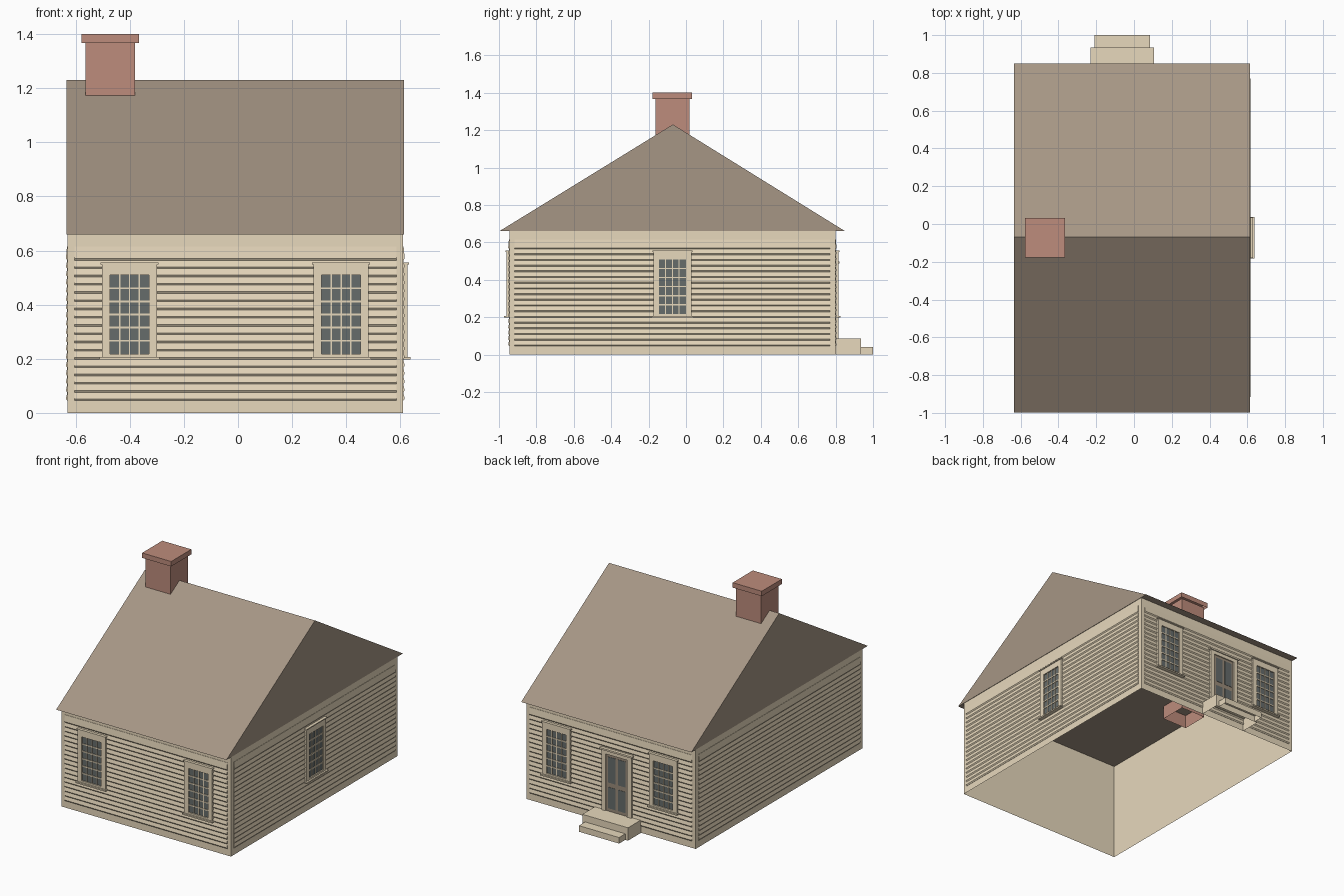
import bpy, bmesh, math
from mathutils import Matrix, Vector

if "Cube" in bpy.data.objects:
    bpy.data.objects.remove(bpy.data.objects["Cube"], do_unlink=True)


def material(name, rgb):
    lin = [((c / 255 + 0.055) / 1.055) ** 2.4 for c in rgb] + [1]
    m = bpy.data.materials.new(name)
    m.use_nodes = True
    m.diffuse_color = lin
    m.node_tree.nodes["Principled BSDF"].inputs["Base Color"].default_value = lin
    return m


PAINT = material("cream paint", (231, 216, 188))
ROOF = material("roof brown", (166, 150, 133))
BRICK = material("brick red", (189, 140, 124))
GLASS = material("dark glass", (102, 108, 107))
DOOR = material("door brown", (155, 140, 122))

CX, CY = -0.01, -0.073      # centre of the house body
HX, HY = 0.62, 0.872        # half width and half depth
EAVE, RIDGE = 0.66, 1.23


def finish(name, bm, mats, matrix=None):
    mesh = bpy.data.meshes.new(name)
    bm.to_mesh(mesh)
    bm.free()
    ob = bpy.data.objects.new(name, mesh)
    for m in mats:
        mesh.materials.append(m)
    if matrix:
        ob.matrix_world = matrix
    bpy.context.collection.objects.link(ob)
    return ob


def box(bm, lo, hi, mat=0, skip=()):
    """Box between two corners; skip removes the 'top' or 'bottom' face."""
    lo, hi = Vector(lo), Vector(hi)
    size = hi - lo
    mtx = Matrix.Translation((lo + hi) / 2) @ Matrix.Diagonal((*size, 1))
    verts = bmesh.ops.create_cube(bm, size=1, matrix=mtx)["verts"]
    faces = {f for v in verts for f in v.link_faces}
    for f in faces:
        f.material_index = mat
        f.normal_update()
    gone = [f for f in faces if ("top" in skip and f.normal.z > 0.9)
            or ("bottom" in skip and f.normal.z < -0.9)]
    if gone:
        bmesh.ops.delete(bm, geom=gone, context="FACES")


def prism(bm, points, depth_vector):
    face = bm.faces.new([bm.verts.new(p) for p in points])
    out = bmesh.ops.extrude_face_region(bm, geom=[face], use_keep_orig=True)
    moved = [g for g in out["geom"] if isinstance(g, bmesh.types.BMVert)]
    bmesh.ops.translate(bm, verts=moved, vec=depth_vector)
    bmesh.ops.recalc_face_normals(bm, faces=bm.faces)


def wall_frame(side):
    """Wall space: x along the wall, -y outwards, z up."""
    turn, dist = {"front": (0, HY), "right": (90, HX),
                  "back": (180, HY), "left": (-90, HX)}[side]
    return (Matrix.Translation((CX, CY, 0))
            @ Matrix.Rotation(math.radians(turn), 4, "Z")
            @ Matrix.Translation((0, -dist, 0)))


def plate(bm, u0, u1, z0, z1, d0, d1, mat=0):
    box(bm, (u0, -d1, z0), (u1, -d0, z1), mat)


# Hollow walls, open below
bm = bmesh.new()
box(bm, (CX - HX, CY - HY, 0), (CX + HX, CY + HY, EAVE), skip=("top", "bottom"))
finish("walls", bm, [PAINT])

# Gabled roof with a flat underside
bm = bmesh.new()
x0, x1 = CX - HX - 0.004, CX + HX + 0.003
prism(bm, [(x0, -0.997, EAVE), (x0, 0.85, EAVE), (x0, -0.07, RIDGE)], (x1 - x0, 0, 0))
finish("roof", bm, [ROOF])

# Chimney shaft and cap, both open below
bm = bmesh.new()
box(bm, (-0.563, -0.163, 0.57), (-0.38, 0.018, 1.367), skip=("top", "bottom"))
finish("chimney_shaft", bm, [BRICK])
bm = bmesh.new()
box(bm, (-0.578, -0.178, 1.367), (-0.365, 0.033, 1.4), skip=("bottom",))
finish("chimney_cap", bm, [BRICK])


# Clapboard siding: overlapping boards with a bevelled lower edge
def siding(side, half):
    bottom, pitch, count, lip = 0.045, 0.0305, 18, 0.007
    profile = []
    for i in range(count):
        z = bottom + i * pitch
        top = z + pitch if i < count - 1 else 0.615
        profile += [(-half, -0.001, z), (-half, -0.006, z + lip)]
    profile += [(-half, -0.002, top), (-half, 0, top), (-half, 0, bottom)]
    bm = bmesh.new()
    prism(bm, profile, (2 * half, 0, 0))
    finish("siding_" + side, bm, [PAINT], wall_frame(side))


for side, half in (("front", HX - 0.025), ("back", HX - 0.025),
                   ("right", HY - 0.028), ("left", HY - 0.028)):
    siding(side, half)


def casing(bm, u, half, inner, z0, z1, top, base, depth):
    """Two jambs, a head and a bottom rail round an opening."""
    for s in (-1, 1):
        a, b = sorted((u + s * half, u + s * inner))
        plate(bm, a, b, z0, z1, 0, depth)
    plate(bm, u - inner, u + inner, top, z1, 0, depth)
    if base > z0:
        plate(bm, u - inner, u + inner, z0, base, 0, depth)


# Sash windows with four by six panes
def window(name, side, u):
    bm = bmesh.new()
    half, inner, low, high = 0.102, 0.072, 0.218, 0.509
    casing(bm, u, half, inner, 0.204, 0.552, high, low, 0.016)
    plate(bm, u - inner, u + inner, low, high, 0.006, 0.008, 1)
    for i in range(1, 4):
        x = u - inner + i * inner / 2
        plate(bm, x - 0.0025, x + 0.0025, low, high, 0.007, 0.012)
    for j in range(1, 6):
        z = low + j * (high - low) / 6
        plate(bm, u - inner, u + inner, z - 0.0035, z + 0.0035, 0.007, 0.0125)
    plate(bm, u - half - 0.005, u + half + 0.005, 0.549, 0.556, 0, 0.021)
    plate(bm, u - half - 0.008, u + half + 0.008, 0.198, 0.207, 0, 0.027)
    finish(name, bm, [PAINT, GLASS], wall_frame(side))


for side in ("front", "back"):
    for tag, u in (("a", -0.391), ("b", 0.391)):
        window(f"window_{side}_{tag}", side, u)
window("window_right", "right", 0)

# Back door with four dark panels
bm = bmesh.new()
u, sill = 0.05, 0.085
casing(bm, u, 0.11, 0.08, sill, 0.488, 0.462, sill, 0.016)
plate(bm, u - 0.08, u + 0.08, sill, 0.462, 0.005, 0.009, 1)
for s in (-1, 1):
    a, b = sorted((u + s * 0.01, u + s * 0.064))
    plate(bm, a, b, 0.275, 0.445, 0.008, 0.011, 2)
    plate(bm, a, b, 0.105, 0.245, 0.008, 0.011, 2)
plate(bm, u - 0.119, u + 0.119, 0.486, 0.497, 0, 0.023)
finish("back_door", bm, [PAINT, DOOR, GLASS], wall_frame("back"))

# Entrance steps, hollow below
for name, x0, x1, y0, y1, top in (("upper_step", -0.23, 0.105, CY + HY, 0.935, 0.085),
                                  ("lower_step", -0.21, 0.085, 0.935, 1.0, 0.04)):
    bm = bmesh.new()
    box(bm, (x0, y0, 0), (x1, y1, top), skip=("bottom",))
    finish(name, bm, [PAINT])
